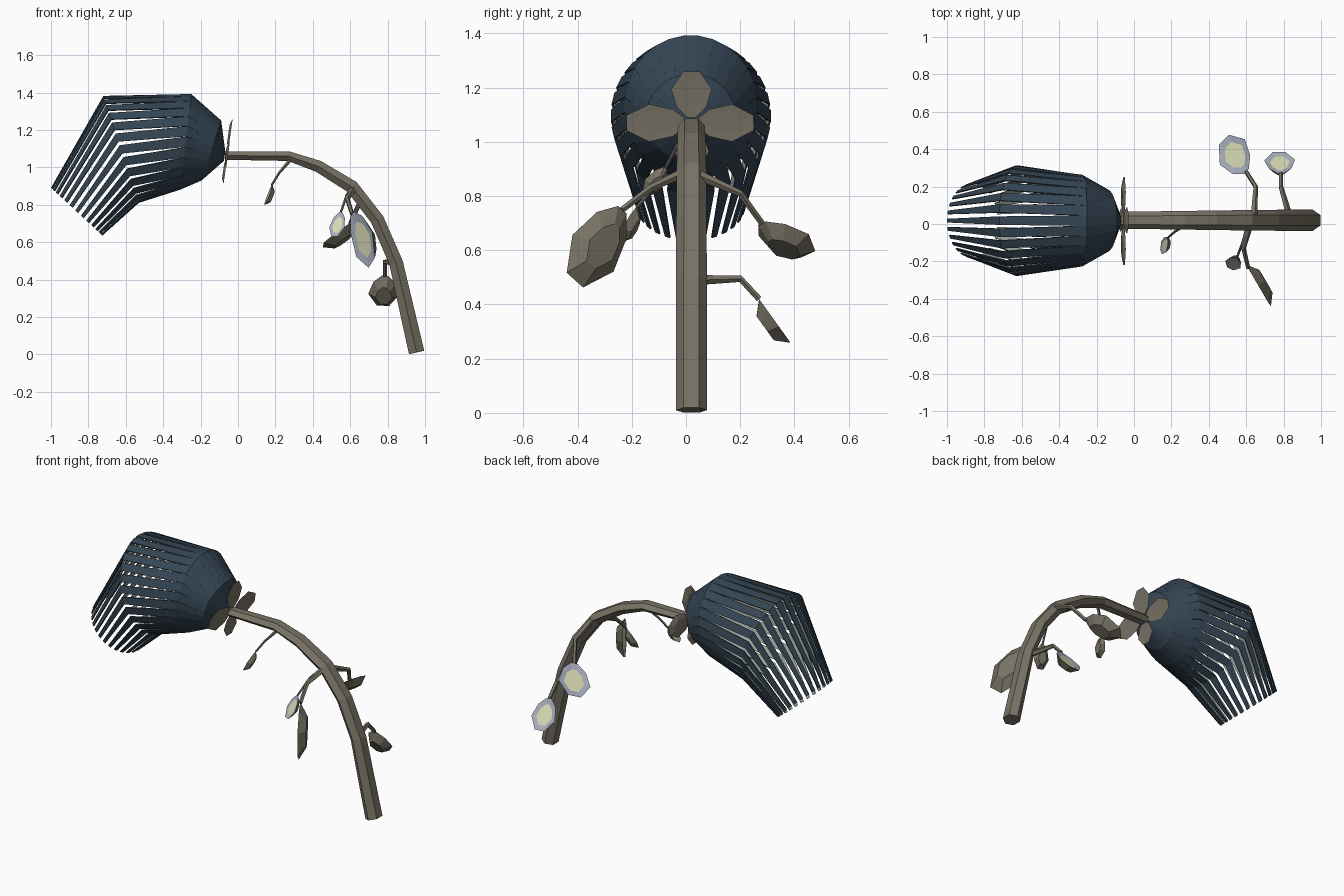
import bpy, math
from mathutils import Vector as V

if "Cube" in bpy.data.objects:
    bpy.data.objects.remove(bpy.data.objects["Cube"])


def mat(name, r, g, b):
    m = bpy.data.materials.new(name)
    m.diffuse_color = (r, g, b, 1)
    m.use_nodes = True
    m.node_tree.nodes["Principled BSDF"].inputs["Base Color"].default_value = m.diffuse_color
    return m


BROWN = mat("brown", .19, .17, .13)
BLUE = mat("dark_blue", .035, .06, .088)
INNER = mat("petal_inside", .3, .34, .3)
RIM = mat("pale_rim", .38, .41, .5)
CREAM = mat("cream", .68, .7, .45)


def make(name, verts, faces, mats, ids=None):
    me = bpy.data.meshes.new(name)
    me.from_pydata([tuple(v) for v in verts], [], faces)
    for m in mats:
        me.materials.append(m)
    if ids:
        me.polygons.foreach_set("material_index", ids)
    ob = bpy.data.objects.new(name, me)
    bpy.context.collection.objects.link(ob)
    return ob


def tube(name, pts, radii, ref, sides=6, flat=None):
    """Swept polygon with mitred joints; flat squashes each ring along its normal."""
    pts = [V(p) for p in pts]
    verts, faces = [], []
    for i, p in enumerate(pts):
        t = (pts[min(i + 1, len(pts) - 1)] - pts[max(i - 1, 0)]).normalized()
        b = (V(ref) - t * t.dot(V(ref))).normalized()
        n = t.cross(b)
        f = flat[i] if flat else 1
        for k in range(sides):
            a = 2 * math.pi * k / sides
            verts.append(p + b * radii[i] * math.cos(a) + n * radii[i] * f * math.sin(a))
    for i in range(len(pts) - 1):
        for k in range(sides):
            a, b = i * sides + k, i * sides + (k + 1) % sides
            faces.append((a, b, b + sides, a + sides))
    faces.append(tuple(range(sides))[::-1])
    faces.append(tuple(range((len(pts) - 1) * sides, len(pts) * sides)))
    return make(name, verts, faces, [BROWN])


def leaf(name, base, tip, normal, width, depth, mats):
    """Shallow angular cup: domed back, flat rim and pale inset front."""
    base, d = V(base), V(tip) - V(base)
    n = V(normal)
    n = (n - d * (n.dot(d) / d.length_squared)).normalized()
    w = n.cross(d).normalized() * width
    half = [(0, .1), (.22, .36), (.62, .5), (1, .2)]
    outline = half + [(u, -v) for u, v in reversed(half)]
    c = len(outline)

    def ring(s, off):
        return [base + d * (.52 + (u - .52) * s) + w * v * s + n * off for u, v in outline]

    verts = ring(1, 0) + ring(.55, -depth) + ring(.65, -depth * .12)
    faces, ids = [], []
    for k in range(c):
        j = (k + 1) % c
        faces += [(k, j, c + j, c + k), (j, k, 2 * c + k, 2 * c + j)]
        ids += [0, 1]
    faces += [tuple(range(c, 2 * c)), tuple(range(2 * c, 3 * c))[::-1]]
    ids += [0, 2]
    # outline runs clockwise seen from the front, so flip to face outwards
    if (verts[1] - verts[0]).cross(verts[4] - verts[0]).dot(n) > 0:
        faces = [f[::-1] for f in faces]
    return make(name, verts, [f[::-1] for f in faces], mats, ids)


# Curved main stem
tube("stem",
     [(.955, .02, .01), (.845, .02, .49), (.745, .02, .72), (.61, .02, .895),
      (.43, .02, 1.005), (.27, .02, 1.06), (-.07, .02, 1.063)],
     [.057, .057, .056, .055, .052, .05, .045], (0, 1, 0),
     flat=[.85, .75, .75, .75, .7, .6, .58])

# Leaf stalks and cupped leaves: stalk path, tip, normal, width, depth
leaves = [
    ([(.28, 0, 1.04), (.22, -.04, .97), (.18, -.075, .905)],
     (.145, -.15, .805), (-.85, -.1, .4), .075, .025),
    ([(.61, 0, .89), (.58, -.1, .85), (.55, -.18, .76)],
     (.515, -.24, .63), (-.4, -.85, 0), .09, .03),
    ([(.62, 0, .89), (.585, -.13, .83), (.61, -.235, .75)],
     (.715, -.41, .49), (-.8, -.5, -.06), .22, .045),
    ([(.64, .04, .88), (.65, .2, .81), (.6, .28, .7)],
     (.48, .45, .585), (-.6, .25, .75), .2, .045),
    ([(.83, .04, .49), (.785, .2, .495), (.785, .27, .42)],
     (.775, .385, .26), (0, .8, .6), .165, .045),
]
for i, (path, tip, nor, wid, dep) in enumerate(leaves):
    r = .007 if i < 2 else .013
    tube(f"leaf_stalk_{i+1}", path, [r * 1.5, r, r * .9], (1, 0, 0), 5)
    leaf(f"leaf_{i+1}", path[-1], tip, nor, wid, dep, [BROWN, RIM, CREAM])

# Four sepals behind the flower head
centre, up, side = V((-.055, .02, 1.07)), V((.14, 0, 1)), V((.03, 1, 0))
for i, (d, ln, wd) in enumerate([(up, .19, .15), (-up, .16, .13), (V((.01, 1, 0)), .23, .14),
                                 (V((.01, -1, 0)), .24, .14)]):
    leaf(f"sepal_{i+1}", centre + d * .02, centre + d * ln, (-1, 0, .14), wd, -.012, [BROWN] * 3)

# Drooping flower head: strips follow tilted ellipses (top x,z / bottom x,z / half y / strip width)
rings = [(-.068, 1.085, -.075, 1.035, .025, .009),
         (-.09, 1.25, -.195, .93, .165, .04),
         (-.25, 1.392, -.31, .88, .245, .056),
         (-.72, 1.382, -.53, .81, .295, .046),
         (-1.0, .89, -.725, .635, .2, .02)]
COUNT = 28
verts, faces = [], []
for k in range(COUNT):
    a = 2 * math.pi * k / COUNT
    s0 = len(verts)
    for tx, tz, bx, bz, hy, w in rings:
        mid = V(((tx + bx) / 2, .018, (tz + bz) / 2))
        ax, ay = V(((tx - bx) / 2, 0, (tz - bz) / 2)), V((0, hy, 0))
        p = mid + ax * math.cos(a) + ay * math.sin(a)
        t = (ay * math.cos(a) - ax * math.sin(a)).normalized() * w / 2
        verts += [p - t, p + t]
    for i in range(len(rings) - 1):
        b = s0 + 2 * i
        faces.append((b, b + 1, b + 3, b + 2))
petals = make("flower_petals", verts, [f[::-1] for f in faces], [BLUE, INNER])
# make sure the dark side faces outwards, then add a pale inner skin
poly = petals.data.polygons[2]
if poly.normal.z < 0:
    petals.data.flip_normals()
sol = petals.modifiers.new("inner_skin", 'SOLIDIFY')
sol.thickness = .007
sol.offset = -1
sol.material_offset = 1
